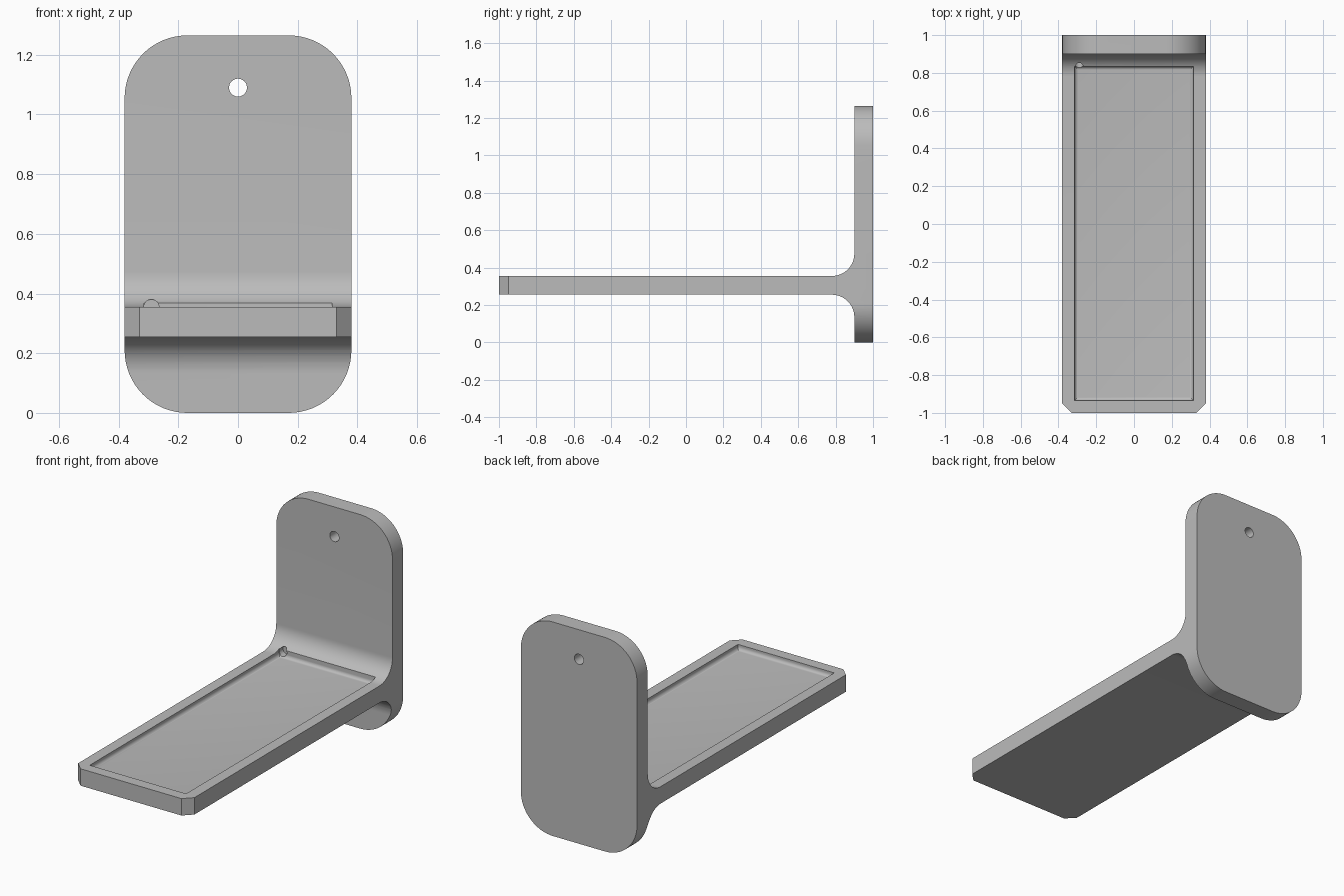
import bpy, bmesh
from math import sin, cos, pi, radians
from mathutils import Vector

default = bpy.data.objects.get("Cube")
if default:
    bpy.data.objects.remove(default, do_unlink=True)

grey = bpy.data.materials.new("plain grey")
grey.use_nodes = True
tone = (0.5, 0.5, 0.5, 1)
grey.diffuse_color = tone
grey.node_tree.nodes["Principled BSDF"].inputs["Base Color"].default_value = tone

HALF_W, HEIGHT, WALL_Y = 0.38, 1.265, 0.9
LOW, TOP, FILLET = 0.255, 0.355, 0.12


def arc(cx, cy, r, start, end, n=16):
    """Points along an arc, angles in degrees."""
    angles = [radians(start + (end - start) * i / n) for i in range(n + 1)]
    return [(cx + r * cos(a), cy + r * sin(a)) for a in angles]


def prism(name, outline, axis, start, end):
    """Extrude a 2D outline along x, y or z."""
    def place(p, d):
        return {"x": (d, *p), "y": (p[0], d, p[1]), "z": (*p, d)}[axis]
    bm = bmesh.new()
    face = bm.faces.new([bm.verts.new(place(p, start)) for p in outline])
    out = bmesh.ops.extrude_face_region(bm, geom=[face])
    offset = Vector(place((0, 0), end - start))
    moved = [v for v in out["geom"] if isinstance(v, bmesh.types.BMVert)]
    bmesh.ops.translate(bm, verts=moved, vec=offset)
    bmesh.ops.recalc_face_normals(bm, faces=bm.faces)
    mesh = bpy.data.meshes.new(name)
    bm.to_mesh(mesh)
    bm.free()
    mesh.materials.append(grey)
    obj = bpy.data.objects.new(name, mesh)
    bpy.context.collection.objects.link(obj)
    return obj


def combine(target, tool, operation):
    mod = target.modifiers.new(tool.name, "BOOLEAN")
    mod.operation, mod.object, mod.solver = operation, tool, "EXACT"
    bpy.context.view_layer.objects.active = target
    bpy.ops.object.modifier_apply(modifier=mod.name)
    bpy.data.objects.remove(tool, do_unlink=True)


# Side profile: wall plate and shelf joined by two fillets
fy = WALL_Y - FILLET
profile = [(1, 0), (1, HEIGHT), (WALL_Y, HEIGHT)]
profile += arc(fy, TOP + FILLET, FILLET, 0, -90)
profile += [(-1, TOP), (-1, LOW)]
profile += arc(fy, LOW - FILLET, FILLET, 90, 0) + [(WALL_Y, 0)]
bracket = prism("shelf_bracket", profile, "x", -HALF_W, HALF_W)

# Rounded outline of the wall plate, seen from the front
r = 0.21
x, z = HALF_W - r, HEIGHT - r
rounded = (arc(x, z, r, 0, 90) + arc(-x, z, r, 90, 180)
           + arc(-x, r, r, 180, 270) + arc(x, r, r, 270, 360))
combine(bracket, prism("plate_outline", rounded, "y", -1.2, 1.2), "INTERSECT")

# Chamfered front corners of the shelf
c = 0.05
for s in (-1, 1):
    corner = [(s * (HALF_W - c), -1), (s * (HALF_W - c), -1.1),
              (s * 0.5, -1.1), (s * 0.5, c - 1), (s * HALF_W, c - 1)]
    combine(bracket, prism("corner_cutter", corner, "z", 0.1, 0.5), "DIFFERENCE")

# Shallow tray recess with a rounded floor edge
tray = prism("tray_cutter", [(-0.315, -0.935), (0.315, -0.935),
                             (0.315, 0.835), (-0.315, 0.835)], "z", TOP - 0.03, 0.5)
bm = bmesh.new()
bm.from_mesh(tray.data)
floor_edges = [e for e in bm.edges if all(v.co.z < TOP for v in e.verts)]
bmesh.ops.bevel(bm, geom=floor_edges, offset=0.02, segments=6, profile=0.5, affect="EDGES")
bm.to_mesh(tray.data)
bm.free()
combine(bracket, tray, "DIFFERENCE")

# Small round notch at the back of the tray, and the screw hole
notch = arc(-0.29, TOP, 0.025, 0, 352.5, 47)
combine(bracket, prism("notch_cutter", notch, "y", 0.8, 0.87), "DIFFERENCE")
hole = arc(0, 1.09, 0.03, 0, 352.5, 47)
combine(bracket, prism("hole_cutter", hole, "y", 0.8, 1.1), "DIFFERENCE")

bpy.ops.object.select_all(action="DESELECT")
bracket.select_set(True)
bpy.context.view_layer.objects.active = bracket
bpy.ops.object.shade_smooth_by_angle(angle=radians(30))
